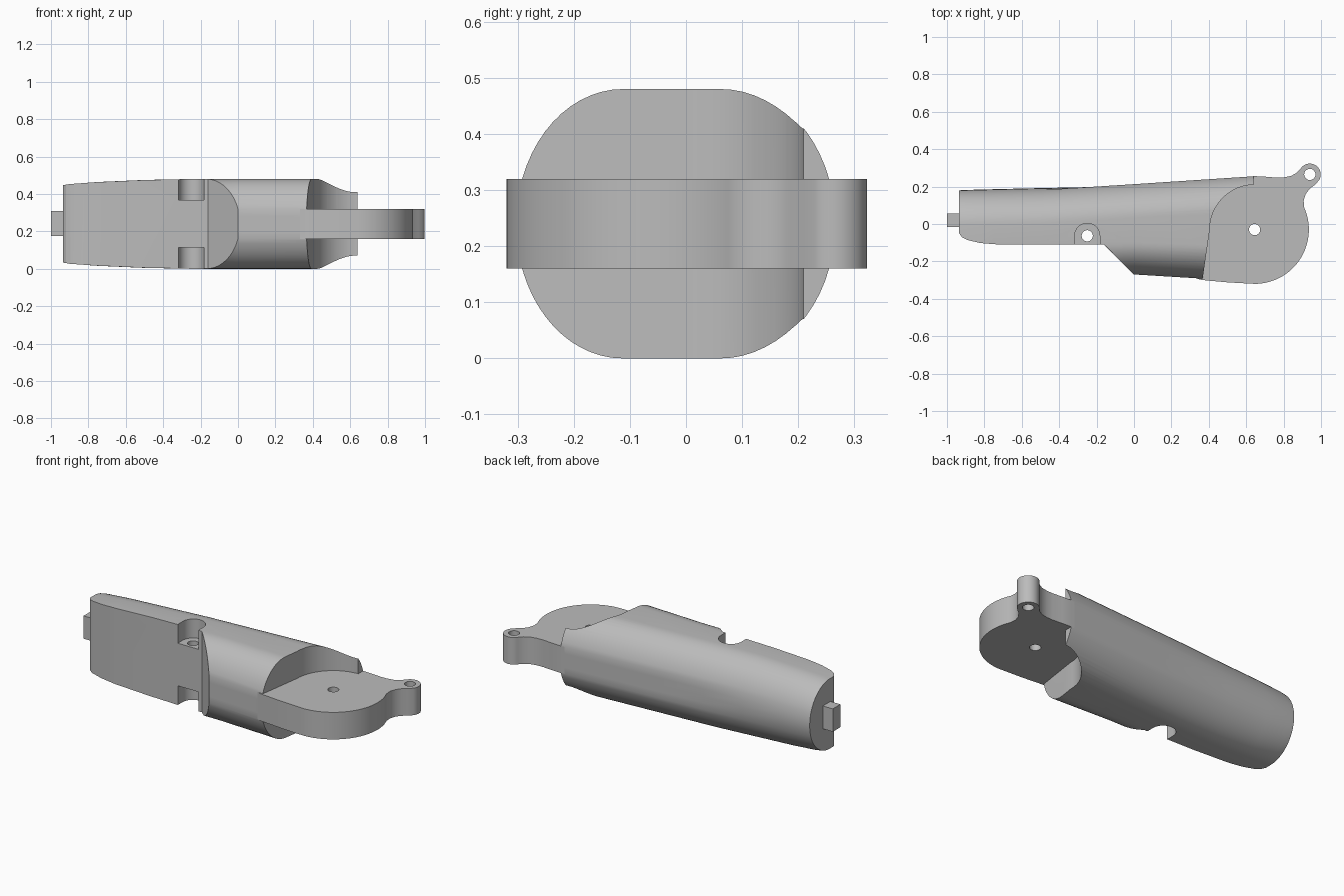
import bpy, bmesh
from math import sin, cos, radians, asin

if "Cube" in bpy.data.objects:
    bpy.data.objects.remove(bpy.data.objects["Cube"], do_unlink=True)

MID = 0.24                      # mid height of the whole part
HINGE, EAR, PIN = (0.645, -0.03), (0.94, 0.265), (-0.25, -0.063)

grey = bpy.data.materials.new("plain_grey")
grey.use_nodes = True
grey.diffuse_color = (0.5, 0.5, 0.5, 1)
grey.node_tree.nodes["Principled BSDF"].inputs["Base Color"].default_value = (0.5, 0.5, 0.5, 1)


def add_object(name, bm):
    bmesh.ops.recalc_face_normals(bm, faces=bm.faces)
    mesh = bpy.data.meshes.new(name)
    bm.to_mesh(mesh)
    bm.free()
    mesh.materials.append(grey)
    obj = bpy.data.objects.new(name, mesh)
    bpy.context.collection.objects.link(obj)
    return obj


def loft(name, rings):
    """Skin a list of equal-length rings and cap both ends."""
    bm = bmesh.new()
    loops = [[bm.verts.new(p) for p in ring] for ring in rings]
    for a, b in zip(loops, loops[1:]):
        for i in range(len(a)):
            j = (i + 1) % len(a)
            bm.faces.new((a[i], a[j], b[j], b[i]))
    bm.faces.new(loops[0])
    bm.faces.new(loops[-1])
    return add_object(name, bm)


def prism(name, outline, z0, z1):
    return loft(name, [[(x, y, z) for x, y in outline] for z in (z0, z1)])


def arc(centre, r, start, end, n=24):
    angles = [radians(start + (end - start) * i / n) for i in range(n + 1)]
    return [(centre[0] + r * cos(t), centre[1] + r * sin(t)) for t in angles]


def cut(obj, cutter):
    cutter.hide_render = True
    mod = obj.modifiers.new("cut", 'BOOLEAN')
    mod.operation, mod.solver, mod.object = 'DIFFERENCE', 'EXACT', cutter
    bpy.context.view_layer.objects.active = obj
    bpy.ops.object.modifier_apply(modifier=mod.name)
    bpy.data.objects.remove(cutter, do_unlink=True)


def drill(obj, centre, r=0.03):
    cut(obj, prism("drill", arc(centre, r, 0, 345, 23), -0.2, 0.7))


# Body: two half ellipses joined by a flat top and bottom, with flattened sides
edge = asin(1 / 3)              # angle where the flat side band starts
steps = [radians(90) + (edge - radians(90)) * i / 12 for i in range(13)]
half = steps + [edge / 2, 0, -edge / 2] + [-t for t in reversed(steps)]


def section(x, back, height, flat, front_mid, front_w):
    back_w = 0.19
    mid = back - back_w * flat
    ring = [(x, mid + back_w * min(cos(t), flat), MID + height * sin(t)) for t in half]
    ring += [(x, front_mid - front_w * min(cos(t), cos(edge)), MID + height * sin(t))
             for t in reversed(half)]
    return ring


body = loft("limb_body", [section(*row) for row in (
    (-0.935, 0.180, 0.207, 1, -0.10, 0.18),
    (-0.90, 0.182, 0.213, 1, -0.10, 0.18),
    (-0.75, 0.186, 0.224, 1, -0.10, 0.18),
    (-0.50, 0.192, 0.235, 1, -0.10, 0.18),
    (-0.25, 0.197, 0.240, cos(edge), -0.10, 0.18),
    (0.00, 0.213, 0.240, cos(edge), -0.10, 0.18),
    (0.64, 0.255, 0.240, cos(edge), -0.12, 0.20))])

# Flat front with a rounded tip and a slanted step
cut(body, prism("front_cutter", [
    (-1.1, -0.5), (-1.1, -0.03), (-0.95, -0.03), (-0.935, -0.05), (-0.92, -0.07),
    (-0.89, -0.086), (-0.82, -0.102), (-0.72, -0.11), (-0.16, -0.11),
    (0.1, -0.37), (0.1, -0.5)], -0.2, 0.7))

# Rounded clearance around the hinge
cut(body, prism("hinge_cutter", arc(HINGE, 0.24, 90, 180) + [
    (0.357, -0.36), (0.36, -0.5), (0.9, -0.5), (0.9, 0.21)], -0.2, 0.7))

# Pin seats above and below, joined by a pin hole
for z0, z1 in ((-0.2, 0.115), (0.367, 0.7)):
    cut(body, prism("seat_cutter", arc(PIN, 0.067, 0, 180) + [
        (PIN[0] - 0.067, -0.3), (PIN[0] + 0.067, -0.3)], z0, z1))
drill(body, PIN)

# Hinge plate with a round end and a small ear
plate = prism("hinge_plate", [(0.3, -0.28), (0.36, -0.299), (0.5, -0.312)]
              + arc(HINGE, 0.29, -90, 24, 40)
              + [(0.907, 0.125), (0.918, 0.16), (0.938, 0.187), (0.964, 0.207)]
              + arc(EAR, 0.058, -38, 148)
              + [(0.87, 0.274), (0.84, 0.257), (0.80, 0.249), (0.76, 0.248),
                 (0.70, 0.253), (0.645, 0.256), (0.5, 0.243), (0.3, 0.22)], 0.16, 0.32)
drill(plate, HINGE)
drill(plate, EAR)

# Square tab on the narrow end
tab = prism("end_tab", [(-1, -0.015), (-0.9, -0.015), (-0.9, 0.056), (-1, 0.056)], 0.175, 0.31)

for obj in (body, plate, tab):
    bpy.ops.object.select_all(action='DESELECT')
    obj.select_set(True)
    bpy.context.view_layer.objects.active = obj
    bpy.ops.object.shade_smooth_by_angle(angle=radians(25))
